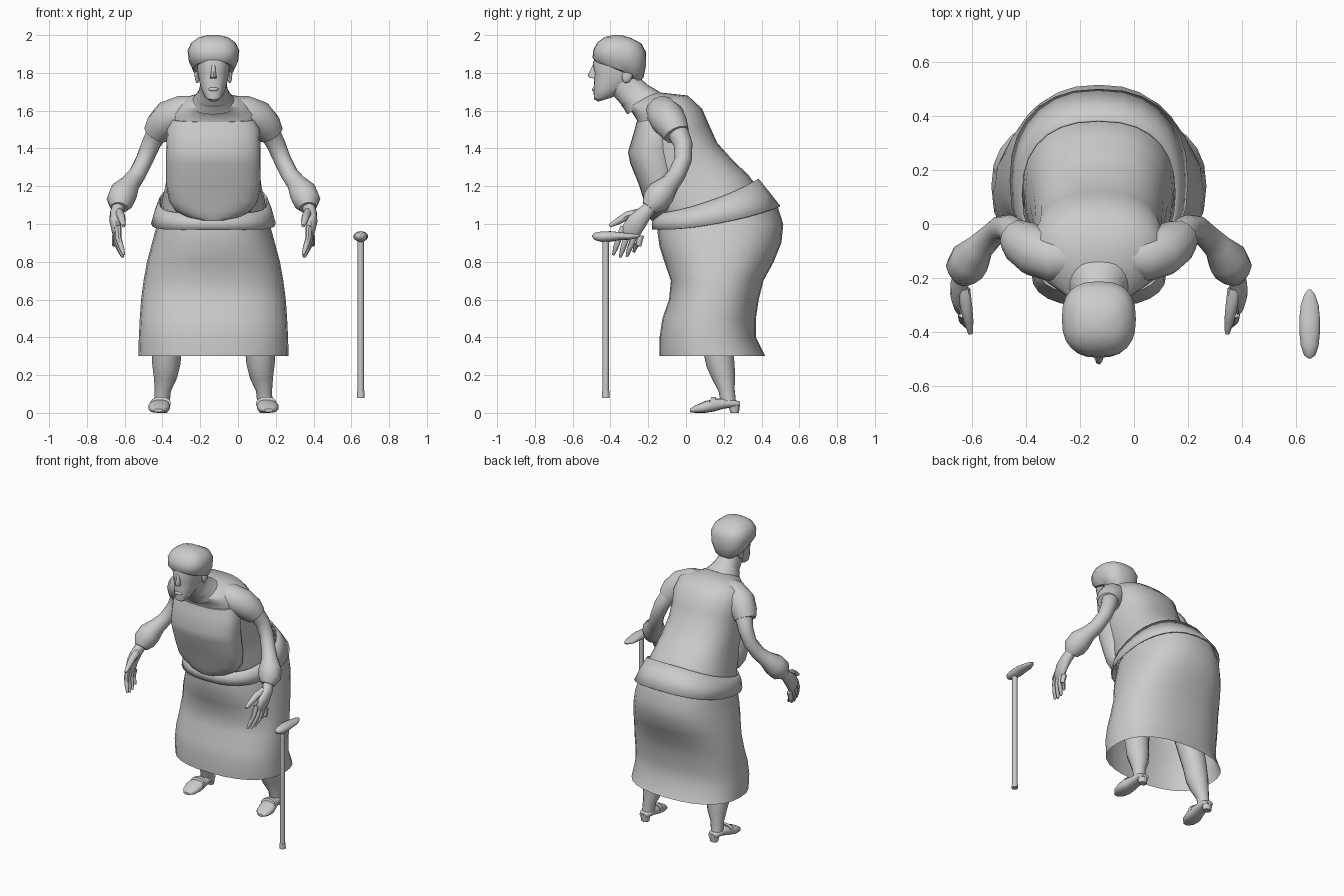
import bpy, bmesh, math
from mathutils import Vector, Matrix

C = -0.13  # centre line of the figure


def finish(name, bm, angle=45):
    bmesh.ops.recalc_face_normals(bm, faces=bm.faces)
    me = bpy.data.meshes.new(name)
    bm.to_mesh(me)
    bm.free()
    ob = bpy.data.objects.new(name, me)
    bpy.context.collection.objects.link(ob)
    bpy.ops.object.select_all(action='DESELECT')
    ob.select_set(True)
    bpy.context.view_layer.objects.active = ob
    bpy.ops.object.shade_smooth_by_angle(angle=math.radians(angle))
    return ob


def skin(name, rings, cap=True, angle=45):
    bm = bmesh.new()
    vs = [[bm.verts.new(p) for p in r] for r in rings]
    n = len(vs[0])
    for a, b in zip(vs, vs[1:]):
        for i in range(n):
            j = (i + 1) % n
            bm.faces.new((a[i], a[j], b[j], b[i]))
    if cap:
        bm.faces.new(vs[0])
        bm.faces.new(vs[-1])
    return finish(name, bm, angle)


def spow(v, e):
    return math.copysign(abs(v) ** e, v)


def loft(name, secs, x=C, n=24, e=0.9, sag=0, cap=True, angle=45):
    """Sections: front y, z, back y, z, half width, optional x shift."""
    rings = []
    for s in secs:
        f, b, w = Vector((0, s[0], s[1])), Vector((0, s[2], s[3])), s[4]
        mid, half = (f + b) / 2, (b - f) / 2
        dx = s[5] if len(s) > 5 else 0
        ring = []
        for i in range(n):
            t = 2 * math.pi * i / n
            p = mid + half * spow(math.cos(t), e)
            p.x = x + dx + w * spow(math.sin(t), e)
            p.z -= sag * math.sin(t) ** 2
            ring.append(p)
        rings.append(ring)
    return skin(name, rings, cap, angle)


def tube(name, pts, s=1, x=C, n=12, cap=True):
    """Points: x offset, y, z, radius, optional sideways radius."""
    ps = [Vector((x + s * p[0], p[1], p[2])) for p in pts]
    rings = []
    for k, p in enumerate(ps):
        t = (ps[min(k + 1, len(ps) - 1)] - ps[max(k - 1, 0)]).normalized()
        u = t.cross(Vector((1, 0, 0))).normalized()
        v = t.cross(u)
        ru, rv = pts[k][3], pts[k][-1]
        rings.append([p + u * ru * math.cos(a) + v * rv * math.sin(a)
                      for a in (2 * math.pi * i / n for i in range(n))])
    return skin(name, rings, cap)


def ball(name, loc, size, rot=0):
    bm = bmesh.new()
    m = (Matrix.Translation(loc) @ Matrix.Rotation(rot, 4, 'X')
         @ Matrix.Diagonal((*size, 1)))
    bmesh.ops.create_uvsphere(bm, u_segments=14, v_segments=8, radius=1, matrix=m)
    return finish(name, bm)


# Skirt, open at hem and waist
loft("skirt", [
    (-.14, .30, .42, .30, .398), (-.14, .40, .37, .40, .395),
    (-.125, .50, .37, .50, .39), (-.09, .60, .385, .60, .383),
    (-.08, .70, .41, .70, .37), (-.115, .80, .465, .80, .352),
    (-.14, .88, .505, .90, .328), (-.15, .95, .515, 1.0, .305),
    (-.15, .99, .48, 1.11, .285)], n=28, e=.84, cap=False)

# Flared waistband
band = loft("waistband", [
    (-.18, .97, .50, 1.095, .33), (-.18, 1.01, .445, 1.165, .315),
    (-.165, 1.055, .385, 1.24, .29)], n=28, e=.85, sag=.03, cap=False)
sol = band.modifiers.new("thickness", 'SOLIDIFY')
sol.thickness = .008

# Stooped torso, tucked into the waistband
loft("torso", [
    (-.13, 1.0, .40, 1.11, .28), (-.16, 1.06, .375, 1.20, .272),
    (-.19, 1.13, .33, 1.26, .255), (-.21, 1.21, .25, 1.335, .245),
    (-.25, 1.32, .165, 1.43, .24), (-.27, 1.39, .12, 1.53, .24),
    (-.255, 1.49, .085, 1.61, .245), (-.26, 1.55, .01, 1.68, .235),
    (-.285, 1.59, -.08, 1.69, .17), (-.315, 1.61, -.17, 1.70, .105)],
    e=.82)
# Blouse front hanging over the waistband with a rounded lower edge
loft("blouse_front", [
    (-.185, 1.018, -.08, 1.018, .07), (-.195, 1.035, -.04, 1.035, .14),
    (-.205, 1.07, -.03, 1.07, .20), (-.222, 1.12, -.03, 1.12, .235),
    (-.25, 1.21, -.03, 1.21, .25), (-.295, 1.32, -.04, 1.32, .25),
    (-.307, 1.38, -.05, 1.40, .25), (-.275, 1.49, -.06, 1.52, .245),
    (-.262, 1.54, -.08, 1.57, .22)], e=.8)
# Neck and collar
loft("neck", [
    (-.31, 1.58, -.14, 1.70, .12), (-.345, 1.635, -.20, 1.735, .082),
    (-.385, 1.68, -.24, 1.77, .072), (-.42, 1.72, -.26, 1.80, .070)])
loft("collar", [
    (-.318, 1.605, -.16, 1.70, .105), (-.345, 1.628, -.20, 1.735, .088)],
    cap=False)

# Head and face
loft("head", [
    (-.465, 1.648, -.39, 1.67, .025), (-.486, 1.66, -.33, 1.71, .050),
    (-.49, 1.70, -.28, 1.74, .066), (-.487, 1.75, -.25, 1.77, .076),
    (-.484, 1.80, -.23, 1.80, .084), (-.494, 1.85, -.22, 1.86, .088),
    (-.46, 1.93, -.25, 1.93, .08)], e=.85)
loft("nose", [
    (-.47, 1.77, -.46, 1.76, .016), (-.513, 1.775, -.46, 1.77, .018),
    (-.52, 1.79, -.46, 1.79, .015), (-.505, 1.82, -.46, 1.82, .011),
    (-.49, 1.85, -.46, 1.85, .012)], n=10)
ball("lips", (C, -.484, 1.713), (.028, .014, .011))

# Hair cap
loft("hair", [
    (-.43, 1.855, -.245, 1.755, .080), (-.478, 1.858, -.225, 1.775, .106),
    (-.495, 1.88, -.212, 1.84, .130), (-.49, 1.925, -.212, 1.91, .137),
    (-.468, 1.963, -.235, 1.955, .118), (-.43, 1.99, -.29, 1.985, .08),
    (-.39, 2.0, -.34, 2.0, .03)], e=.78)

for s, side in ((-1, "left"), (1, "right")):
    ball(side + "_ear", (C + s * .086, -.31, 1.79), (.014, .028, .045), -.25)

    # Cap sleeve over the shoulder
    tube(side + "_cap_sleeve", [
        (.10, -.13, 1.60, .08), (.16, -.125, 1.59, .092),
        (.235, -.10, 1.56, .095), (.28, -.07, 1.515, .085),
        (.305, -.05, 1.475, .070)], s)
    # Upper arm and puffed lower sleeve
    tube(side + "_arm", [
        (.27, -.08, 1.54, .06), (.30, -.04, 1.48, .056),
        (.332, -.015, 1.42, .050), (.365, -.015, 1.34, .046),
        (.405, -.05, 1.26, .047), (.44, -.085, 1.215, .052),
        (.475, -.13, 1.165, .075), (.495, -.165, 1.12, .073),
        (.50, -.195, 1.085, .045)], s)
    # Hand with four fingers and a thumb
    tube(side + "_palm", [
        (.50, -.18, 1.10, .034, .034), (.515, -.22, 1.055, .040, .034),
        (.52, -.26, 1.01, .052, .030), (.515, -.29, .965, .052, .024),
        (.51, -.30, .945, .045, .016)], s)
    for k in range(4):
        d = k * .03
        drop = (0, .012, .008, -.015)[k]
        tube(f"{side}_finger_{k + 1}", [
            (.505 + d * .15, -.33 + d, .985 - d * .5, .018),
            (.503 + d * .2, -.355 + d * 1.15, .925 - d * .4, .016),
            (.487 + d * .2, -.372 + d * 1.2, .875 - drop, .014),
            (.474 + d * .15, -.385 + d * 1.2, .836 - drop, .007)], s, n=8)
    tube(side + "_thumb", [
        (.50, -.24, 1.06, .024), (.49, -.31, 1.045, .022),
        (.482, -.36, 1.015, .018), (.475, -.405, .99, .009)], s, n=8)

    # Leg running up under the skirt
    tube(side + "_leg", [
        (.17, .16, .95, .11), (.21, .13, .60, .095), (.245, .165, .36, .080),
        (.25, .182, .26, .075), (.255, .20, .19, .062),
        (.268, .215, .12, .043), (.272, .225, .05, .040)], s)
    # Pointed shoe, strap and heel
    loft(side + "_shoe", [
        (.02, .004, .02, .022, .022, s * .012), (.05, 0, .05, .04, .048, s * .01),
        (.10, 0, .10, .062, .058, s * .008), (.15, .008, .155, .075, .05, 0),
        (.20, .022, .21, .075, .042, -s * .006),
        (.25, .03, .25, .07, .042, -s * .008),
        (.285, .035, .285, .06, .025, -s * .008)],
        x=C + s * .28, n=14, e=.75)
    loft(side + "_shoe_strap", [
        (.11, .015, .135, .085, .055), (.14, .015, .16, .085, .052)],
        x=C + s * .28, n=14)
    loft(side + "_shoe_heel", [
        (.235, 0, .28, 0, .027), (.222, .045, .287, .05, .034)],
        x=C + s * .272, n=12)

# Walking cane: shaft, rubber foot and grip
loft("cane_shaft", [(-.442, .085, -.408, .085, .017),
                    (-.442, .93, -.408, .93, .017)], x=.65, n=12, e=1)
loft("cane_foot", [(-.446, .08, -.404, .08, .021),
                   (-.444, .115, -.406, .115, .019)], x=.65, n=12, e=1)
loft("cane_grip", [
    (-.497, .932, -.497, .942, .006), (-.485, .916, -.485, .953, .022),
    (-.45, .905, -.45, .96, .034), (-.40, .906, -.40, .962, .039),
    (-.35, .915, -.35, .957, .039), (-.30, .917, -.30, .95, .034),
    (-.26, .925, -.26, .947, .02), (-.243, .932, -.243, .942, .006)],
    x=.65, n=14, e=1)
